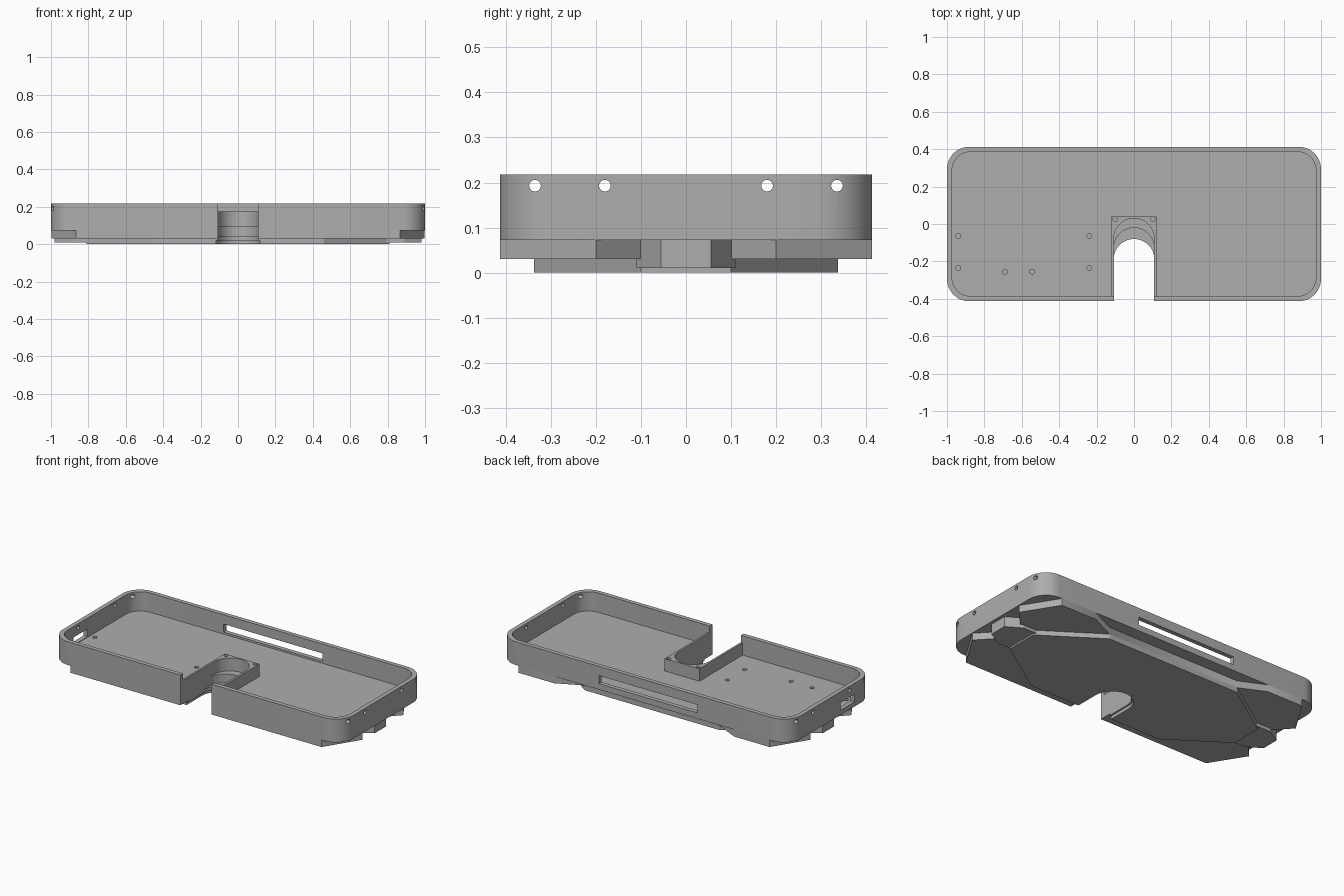
import bpy, bmesh, math

old = bpy.data.objects.get("Cube")
if old:
    bpy.data.objects.remove(old)

grey = bpy.data.materials.new("matte grey")
grey.use_nodes = True
GREY = (0.42, 0.42, 0.42, 1)
grey.diffuse_color = GREY
grey.node_tree.nodes["Principled BSDF"].inputs["Base Color"].default_value = GREY


def prism(name, pts, z0, z1):
    """Extrude a flat outline between two heights."""
    bm = bmesh.new()
    face = bm.faces.new([bm.verts.new((x, y, z0)) for x, y in pts])
    top = bmesh.ops.extrude_face_region(bm, geom=[face])["geom"]
    for v in top:
        if isinstance(v, bmesh.types.BMVert):
            v.co.z = z1
    bmesh.ops.recalc_face_normals(bm, faces=bm.faces)
    mesh = bpy.data.meshes.new(name)
    bm.to_mesh(mesh)
    bm.free()
    mesh.materials.append(grey)
    obj = bpy.data.objects.new(name, mesh)
    bpy.context.collection.objects.link(obj)
    return obj


def arc(cx, cy, r, a0, a1, n):
    return [(cx + r * math.cos(math.radians(a0 + (a1 - a0) * i / n)),
             cy + r * math.sin(math.radians(a0 + (a1 - a0) * i / n)))
            for i in range(n + 1)]


def rounded(hx, hy, r):
    pts = []
    for k, (sx, sy) in enumerate([(1, 1), (-1, 1), (-1, -1), (1, -1)]):
        pts += arc(sx * (hx - r), sy * (hy - r), r, 90 * k, 90 * k + 90, 12)
    return pts


def rect(x0, x1, y0, y1):
    return [(x0, y0), (x1, y0), (x1, y1), (x0, y1)]


def slot(z0, z1, back, w):
    """Round-ended opening coming in from the front."""
    return prism("cutter", [(-w, -0.6), (w, -0.6)] + arc(0, back - w, w, 0, 180, 24), z0, z1)


def hole(x, y, z0, z1, r=0.013):
    return prism("cutter", arc(x, y, r, 0, 337.5, 15), z0, z1)


def cut(obj, cutters):
    """Subtract the cutters for good, then remove them."""
    for c in cutters:
        c.hide_render = True
        m = obj.modifiers.new("cut", "BOOLEAN")
        m.operation, m.solver, m.object = "DIFFERENCE", "EXACT", c
    bpy.context.view_layer.update()
    dg = bpy.context.evaluated_depsgraph_get()
    mesh = bpy.data.meshes.new_from_object(obj.evaluated_get(dg))
    obj.modifiers.clear()
    obj.data = mesh
    for c in cutters:
        bpy.data.objects.remove(c)


def slots():
    return [slot(-0.1, 0.02, -0.07, 0.118), slot(-0.1, 0.4, -0.08, 0.108),
            slot(0.04, 0.4, -0.02, 0.108), slot(0.094, 0.4, 0.03, 0.108)]


# Heights of the stacked layers
TAB, PLATE, BASE, FLOOR, BLOCK, RIM = 0.01, 0.03, 0.073, 0.098, 0.175, 0.218
HY = 0.413

# Open tray with its wall, windows and screw holes
tray = prism("tray", rounded(1, HY, 0.12), BASE, RIM)
cutters = [prism("cutter", rounded(0.973, HY - 0.027, 0.1), FLOOR, 0.4)]
cutters += slots()
cutters.append(prism("cutter", rect(-0.37, 0.31, 0.3, 0.5), 0.11, 0.16))
cutters.append(prism("cutter", rect(-1.1, -0.93, -0.23, -0.09), 0.102, 0.15))
for y in (-0.335, -0.18, 0.18, 0.335):
    c = hole(0, 0, -1.2, 1.2)
    c.rotation_euler.y = math.pi / 2
    c.location = (0, y, 0.193)
    cutters.append(c)
for x, y in [(-0.94, -0.065), (-0.94, -0.235), (-0.24, -0.065), (-0.24, -0.235),
             (-0.69, -0.255), (-0.545, -0.255)]:
    cutters.append(hole(x, y, FLOOR - 0.015, FLOOR + 0.02))
cut(tray, cutters)

# Raised surround of the slot
surround = prism("slot_surround", rect(-0.12, 0.12, -0.395, 0.04), FLOOR - 0.01, BLOCK)
cut(surround, slots() + [hole(s * 0.1, 0.025, 0.13, 0.2) for s in (-1, 1)])

# Underbody with four angled feet and a recess along the back
side = [(0.865, -HY), (0.998, -0.2), (0.89, -0.085), (0.89, 0.085), (0.998, 0.2), (0.865, HY)]
back = [(0.62, HY), (0.46, 0.337), (-0.46, 0.337), (-0.62, HY)]
underbody = prism("underbody", side + back + [(-x, y) for x, y in reversed(side)], PLATE, BASE)
cut(underbody, slots())

# Eight-sided bottom plate
right = [(0.46, -0.337), (0.81, -0.1), (0.81, 0.1), (0.46, 0.337)]
plate = prism("bottom_plate", right + [(-x, -y) for x, y in right], 0, PLATE)
cut(plate, slots())

# Side tabs between the feet
for s, name in ((1, "left_tab"), (-1, "right_tab")):
    outline = [(0.79, -0.11), (0.89, -0.11), (0.98, -0.055),
               (0.98, 0.055), (0.89, 0.11), (0.79, 0.11)]
    prism(name, [(s * x, y) for x, y in outline], TAB, BASE)

# Smooth the rounded walls, keep edges sharp
bpy.ops.object.select_all(action="DESELECT")
for o in (tray, surround, underbody, plate):
    o.select_set(True)
    bpy.context.view_layer.objects.active = o
bpy.ops.object.shade_smooth_by_angle(angle=math.radians(30))
